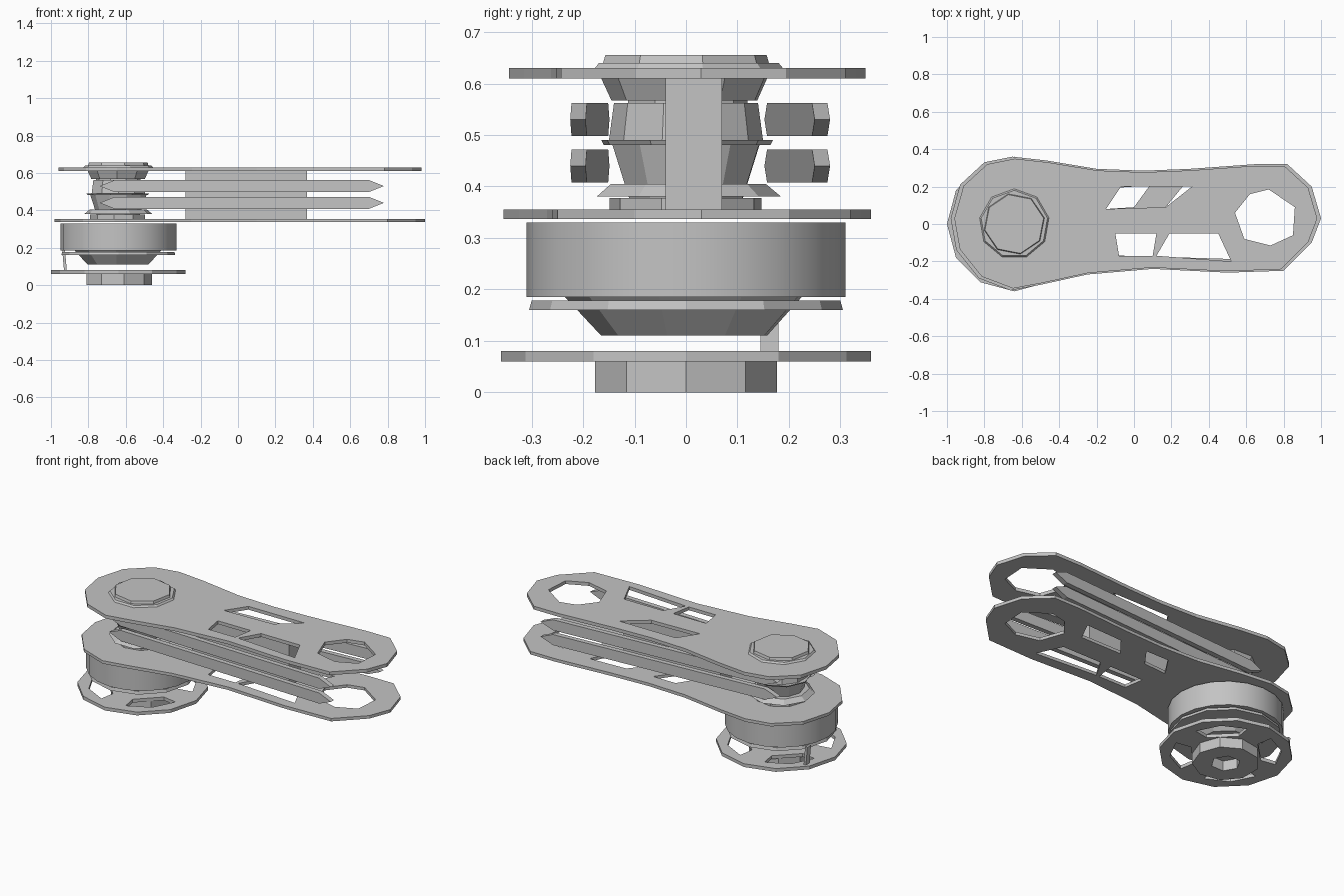
import bpy, bmesh, math
from mathutils import Vector, Matrix

cube = bpy.data.objects.get("Cube")
if cube:
    bpy.data.objects.remove(cube, do_unlink=True)

GREY = (0.55, 0.55, 0.55, 1)
grey = bpy.data.materials.new("plain grey")
grey.use_nodes = True
grey.diffuse_color = GREY
grey.node_tree.nodes["Principled BSDF"].inputs["Base Color"].default_value = GREY

AXLE = -0.64  # x of the motor and pulley axis


def add_object(name, bm, mesh=None):
    mesh = mesh or bpy.data.meshes.new(name)
    bmesh.ops.recalc_face_normals(bm, faces=bm.faces)
    bm.to_mesh(mesh)
    bm.free()
    mesh.materials.clear()
    mesh.materials.append(grey)
    obj = bpy.data.objects.new(name, mesh)
    bpy.context.collection.objects.link(obj)
    return obj


def drum(name, z0, z1, r0, r1, sides=9, turn=0.0):
    """Round part on the axle, r0 at the bottom and r1 at the top."""
    bm = bmesh.new()
    place = Matrix.Translation((AXLE, 0, (z0 + z1) / 2)) @ Matrix.Rotation(turn, 4, 'Z')
    bmesh.ops.create_cone(bm, cap_ends=True, segments=sides, radius1=r0,
                          radius2=r1, depth=z1 - z0, matrix=place)
    return add_object(name, bm)


def prism(name, points, push):
    """Flat polygon pushed along a vector."""
    bm = bmesh.new()
    face = bm.faces.new([bm.verts.new(p) for p in points])
    out = bmesh.ops.extrude_face_region(bm, geom=[face])
    moved = [v for v in out["geom"] if isinstance(v, bmesh.types.BMVert)]
    bmesh.ops.translate(bm, verts=moved, vec=Vector(push))
    return add_object(name, bm)


def sheet(name, loops, z0, z1):
    """Flat plate: first loop is the outline, the others are holes."""
    curve = bpy.data.curves.new(name, 'CURVE')
    curve.dimensions = '2D'
    curve.fill_mode = 'BOTH'
    curve.extrude = (z1 - z0) / 2
    for loop in loops:
        spline = curve.splines.new('POLY')
        spline.points.add(len(loop) - 1)
        for point, (x, y) in zip(spline.points, loop):
            point.co = (x, y, 0, 1)
        spline.use_cyclic_u = True
    temp = bpy.data.objects.new(name + " curve", curve)
    bpy.context.collection.objects.link(temp)
    mesh = bpy.data.meshes.new_from_object(temp)
    bpy.data.objects.remove(temp, do_unlink=True)
    bm = bmesh.new()
    bm.from_mesh(mesh)
    bmesh.ops.remove_doubles(bm, verts=bm.verts, dist=0.0005)
    bmesh.ops.translate(bm, verts=bm.verts, vec=(0, 0, (z0 + z1) / 2))
    for f in bm.faces:
        f.smooth = False
    return add_object(name, bm, mesh)


def ring_points(radius, sides, start=0.0):
    return [(AXLE + radius * math.cos(start + math.tau * i / sides),
             radius * math.sin(start + math.tau * i / sides)) for i in range(sides)]


# Side plates with an end bore and truss windows
outline = [(-0.98, 0.03), (-0.93, 0.21), (-0.8, 0.33), (-0.65, 0.36), (-0.47, 0.34),
           (-0.2, 0.295), (0.05, 0.285), (0.3, 0.295), (0.65, 0.32), (0.82, 0.32),
           (0.95, 0.2), (1.0, 0.03), (0.95, -0.1), (0.8, -0.25), (0.5, -0.26),
           (0.1, -0.24), (-0.25, -0.27), (-0.5, -0.325), (-0.66, -0.355),
           (-0.83, -0.29), (-0.95, -0.14)]
bore = [(0.54, 0.06), (0.62, 0.16), (0.72, 0.185), (0.86, 0.09),
        (0.85, -0.06), (0.73, -0.115), (0.59, -0.08)]
short_window = [(-0.1, -0.05), (0.12, -0.05), (0.1, -0.17), (-0.08, -0.17)]
long_window = [(0.19, -0.05), (0.45, -0.05), (0.52, -0.2), (0.12, -0.17)]
back_window = [(-0.15, 0.08), (-0.07, 0.2), (0.31, 0.2), (0.17, 0.09)]
back_short = [(-0.15, 0.08), (-0.07, 0.2), (0.08, 0.2), (0.0, 0.09)]
back_long = [(0.17, 0.09), (0.26, 0.2), (0.5, 0.21), (0.44, 0.09)]

sheet("lower_plate", [outline, bore, short_window, long_window, back_short, back_long],
      0.337, 0.355)
upper_outline = [(x * 0.98, y * 0.97) for x, y in outline]
sheet("upper_plate", [upper_outline, bore, short_window, long_window, back_window],
      0.61, 0.63)

# Spacer block between the plates
prism("spacer_block", [(-0.28, -0.04, 0.35), (0.37, -0.04, 0.35),
                       (0.37, 0.07, 0.35), (-0.28, 0.07, 0.35)], (0, 0, 0.265))

# Belt runs: two belts, a front and a back run each, with pointed ends
for level, mid in (("lower", 0.44), ("upper", 0.53)):
    for side, start, end in (("front", -0.165, -0.21), ("back", 0.17, 0.265)):
        shape = [(-0.74, 0), (-0.66, 0.032), (0.7, 0.032),
                 (0.78, 0), (0.7, -0.032), (-0.66, -0.032)]
        slope = (end - start) / (0.78 + 0.7)
        points = [(x, start + slope * (x + 0.7) - 0.015, mid + z) for x, z in shape]
        prism(f"{level}_belt_{side}_run", points, (0, 0.03, 0))

# Pulley stack between the plates
drum("pulley_base", 0.35, 0.378, 0.15, 0.15, 9, 0.2)
drum("pulley_bottom_flange", 0.38, 0.405, 0.185, 0.155, 9)
drum("lower_pulley", 0.375, 0.482, 0.115, 0.15, 10, 0.3)
drum("pulley_middle_flange", 0.481, 0.49, 0.165, 0.17, 9, 0.1)
drum("upper_pulley", 0.488, 0.562, 0.15, 0.14, 10)
drum("pulley_neck", 0.55, 0.58, 0.12, 0.12, 9)
drum("pulley_top_flange", 0.567, 0.61, 0.145, 0.165, 9, 0.3)

# Cap above the upper plate
drum("cap_flange", 0.628, 0.64, 0.19, 0.18, 9)
drum("cap", 0.638, 0.655, 0.165, 0.16, 8, 0.2)

# Motor body
body = drum("motor_body", 0.185, 0.33, 0.31, 0.31, 20)
bpy.context.view_layer.objects.active = body
body.select_set(True)
bpy.ops.object.shade_smooth_by_angle(angle=math.radians(35))
body.select_set(False)
drum("motor_rim", 0.16, 0.178, 0.305, 0.3, 12)
drum("motor_hub", 0.11, 0.19, 0.165, 0.24, 9, 0.3)

# Base plate with four windows
windows = []
for i in range(4):
    mid = math.tau * (i + 0.5) / 4
    windows.append([(AXLE + r * math.cos(mid + a), r * math.sin(mid + a))
                    for r, a in ((0.2, -0.45), (0.29, -0.5), (0.3, 0),
                                 (0.29, 0.5), (0.2, 0.45))])
sheet("base_plate", [ring_points(0.36, 12)] + windows, 0.06, 0.08)

# Foot ring under the base plate
sheet("foot_ring", [ring_points(0.18, 9), ring_points(0.08, 6)], 0.0, 0.062)

# Thin strut joining base plate and motor
prism("motor_strut", [(-0.93, 0.145, 0.075), (-0.93, 0.18, 0.075),
                      (-0.94, 0.18, 0.19), (-0.94, 0.145, 0.19)], (0.015, 0, 0))
